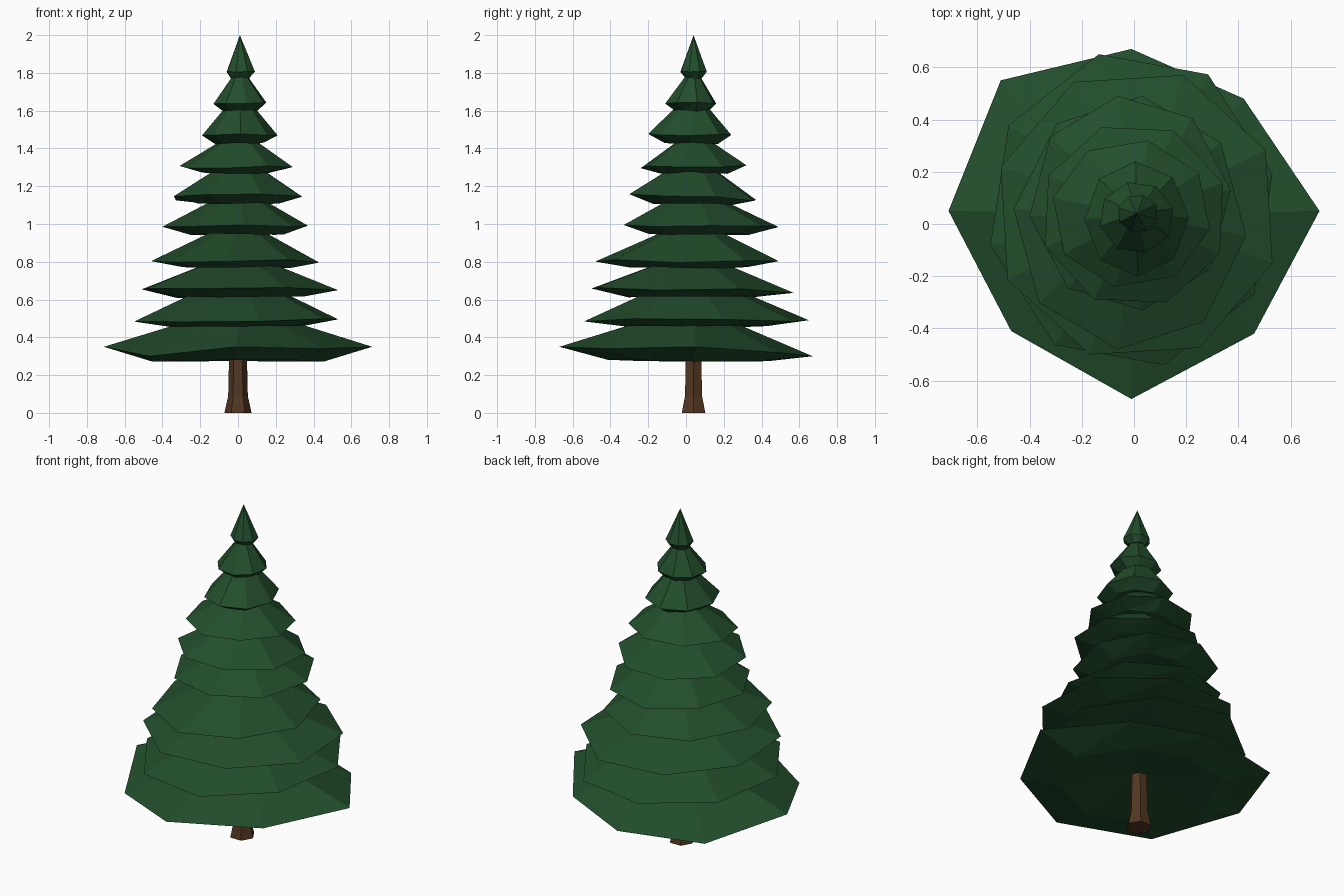
import bpy
import bmesh
import math
import random
from mathutils import Vector

random.seed(4)
cube = bpy.data.objects.get("Cube")
if cube:
    bpy.data.objects.remove(cube)


def make_material(name, rgb):
    mat = bpy.data.materials.new(name)
    mat.use_nodes = True
    color = (*rgb, 1)
    mat.diffuse_color = color
    mat.node_tree.nodes["Principled BSDF"].inputs["Base Color"].default_value = color
    return mat


def ring(bm, points):
    return [bm.verts.new(p) for p in points]


def bridge(bm, low, high):
    # Join two rings of equal size with triangles, so warped rims stay faceted
    n = len(low)
    for i in range(n):
        j = (i + 1) % n
        bm.faces.new((low[i], low[j], high[j]))
        bm.faces.new((low[i], high[j], high[i]))


def fan(bm, loop, point):
    tip = bm.verts.new(point)
    for i, v in enumerate(loop):
        bm.faces.new((v, loop[(i + 1) % len(loop)], tip))


def finish(bm, name, mat):
    bmesh.ops.recalc_face_normals(bm, faces=bm.faces)
    mesh = bpy.data.meshes.new(name)
    bm.to_mesh(mesh)
    bm.free()
    mesh.materials.append(mat)
    obj = bpy.data.objects.new(name, mesh)
    bpy.context.collection.objects.link(obj)


def fit(values, low, high):
    a, b = min(values), max(values)
    return [low + (v - a) / (b - a) * (high - low) for v in values]


SIDES = 8
AXIS = Vector((0.01, 0.04, 0))


def make_rim(index, left, right, front, back, rim_z, tilt):
    # Octagon turned a little further on each tier, fitted to its extents
    angles = [math.radians(13 * index) + math.tau * k / SIDES for k in range(SIDES)]
    xs = fit([math.cos(a) for a in angles], left, right)
    ys = fit([math.sin(a) for a in angles], front, back)
    wobble = 0.01 * min(1, right * 3)
    return [Vector((x, y, rim_z + tilt * y + random.uniform(-wobble, wobble)))
            for x, y in zip(xs, ys)]


def add_tier(index, rim, base_z, tip_z):
    # Faceted skirt of branches: tip, wide rim, tucked-in and hollowed underside
    under = []
    for p in rim:
        q = AXIS.lerp(p, 0.64)
        q.z = base_z + random.uniform(0, 0.012)
        under.append(q)
    hollow = 0.08 * max(p.x for p in rim)
    bm = bmesh.new()
    under_ring, rim_ring = ring(bm, under), ring(bm, rim)
    bridge(bm, under_ring, rim_ring)
    fan(bm, rim_ring, AXIS + Vector((0, 0, tip_z)))
    fan(bm, under_ring, AXIS + Vector((0, 0, base_z + hollow)))
    finish(bm, f"branch_tier_{index + 1}", needles)


needles = make_material("dark_green_needles", (0.016, 0.075, 0.025))
bark = make_material("brown_bark", (0.085, 0.038, 0.016))

# Lowest tier: uneven wide rim
lowest_rim = [Vector(p) for p in (
    (.71, .05, .35), (.42, .48, .32), (-.01, .67, .3), (-.51, .55, .31),
    (-.71, .05, .35), (-.47, -.41, .3), (-.01, -.67, .35), (.46, -.42, .34))]
add_tier(0, lowest_rim, .27, .57)

# Upper tiers: left, right, front, back, rim height, tilt, base, tip
tiers = [
    (-.55, .53, -.54, .65, .49, 0, .45, .75),
    (-.51, .53, -.5, .57, .655, -.02, .605, .86),
    (-.46, .43, -.48, .49, .805, 0, .765, 1.03),
    (-.4, .37, -.33, .49, .99, 0, .94, 1.2),
    (-.34, .34, -.3, .37, 1.14, -.03, 1.1, 1.37),
    (-.31, .29, -.24, .32, 1.305, .03, 1.265, 1.5),
    (-.19, .21, -.2, .24, 1.475, 0, 1.42, 1.71),
    (-.13, .15, -.11, .16, 1.64, 0, 1.595, 1.84),
    (-.06, .09, -.03, .11, 1.805, 0, 1.765, 2),
]
for i, (*shape, base, tip) in enumerate(tiers, 1):
    add_tier(i, make_rim(i, *shape), base, tip)

# Trunk: hexagonal post with a flared foot
bm = bmesh.new()
rings = []
for radius, z in ((.072, 0), (.052, .09), (.045, .4)):
    rings.append(ring(bm, [
        (radius * math.cos(math.tau * k / 6), .04 + radius * math.sin(math.tau * k / 6), z)
        for k in range(6)]))
for low, high in zip(rings, rings[1:]):
    bridge(bm, low, high)
bm.faces.new(rings[0])
bm.faces.new(rings[-1])
finish(bm, "trunk", bark)
